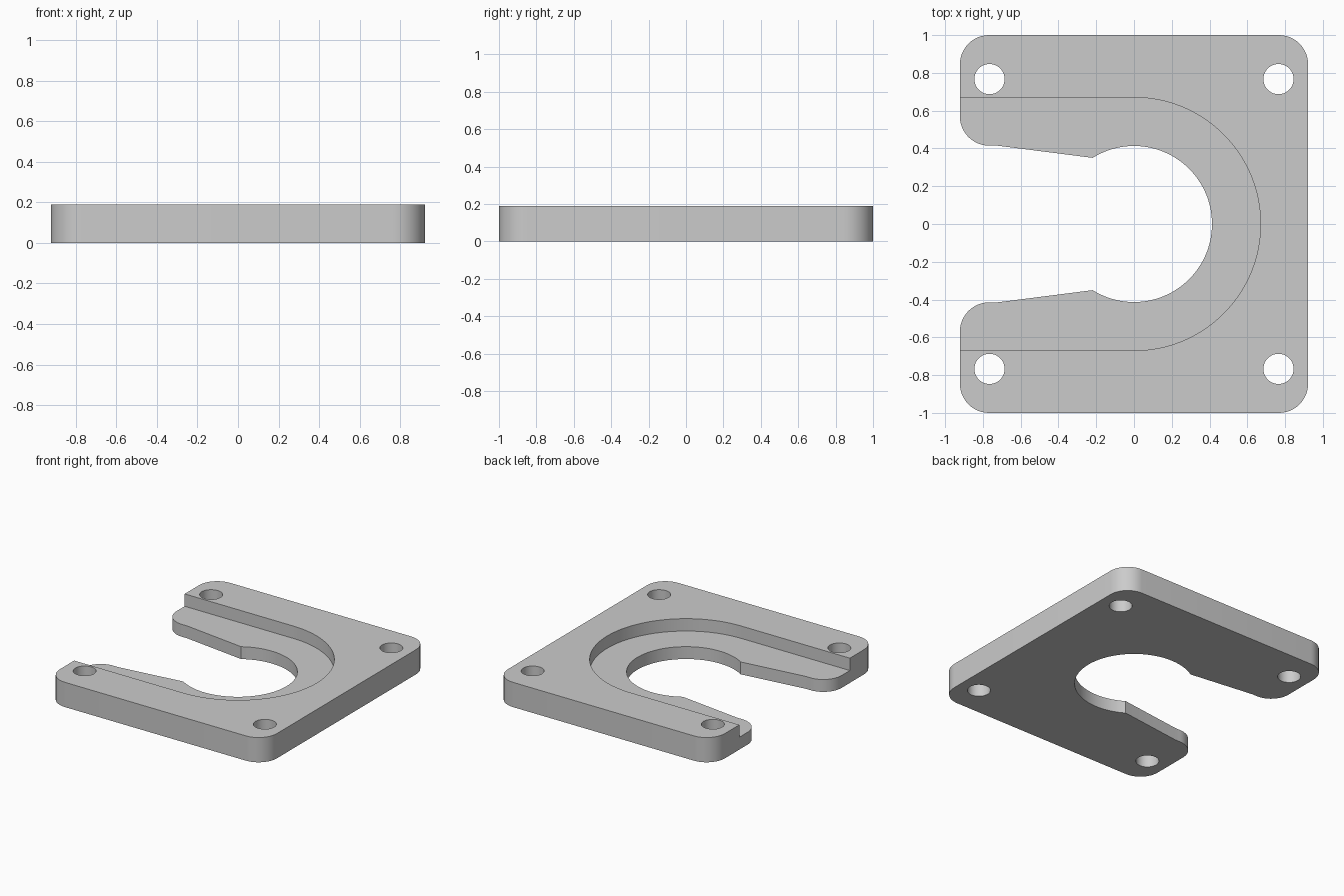
import bpy, bmesh
from math import cos, sin, radians

cube = bpy.data.objects.get("Cube")
if cube:
    bpy.data.objects.remove(cube, do_unlink=True)

HEIGHT, FLOOR = 0.19, 0.095
HALF_X, HALF_Y, CORNER = 0.922, 1.0, 0.155
BORE, RECESS = 0.413, 0.67
HOLE_X, HOLE_Y, HOLE_R = 0.765, 0.767, 0.08

grey = bpy.data.materials.new("light grey")
grey.use_nodes = True
colour = (0.6, 0.6, 0.6, 1)
grey.diffuse_color = colour
grey.node_tree.nodes["Principled BSDF"].inputs["Base Color"].default_value = colour


def arc(cx, cy, r, start, end, steps):
    angles = [radians(start + (end - start) * i / steps) for i in range(steps + 1)]
    return [(cx + r * cos(a), cy + r * sin(a)) for a in angles]


def prism(name, loops, z0, z1):
    """Extrude each closed outline from z0 to z1."""
    bm = bmesh.new()
    for pts in loops:
        face = bm.faces.new([bm.verts.new((x, y, z0)) for x, y in pts])
        top = bmesh.ops.extrude_face_region(bm, geom=[face])["geom"]
        verts = [v for v in top if isinstance(v, bmesh.types.BMVert)]
        bmesh.ops.translate(bm, verts=verts, vec=(0, 0, z1 - z0))
    bmesh.ops.recalc_face_normals(bm, faces=bm.faces)
    mesh = bpy.data.meshes.new(name)
    bm.to_mesh(mesh)
    bm.free()
    obj = bpy.data.objects.new(name, mesh)
    bpy.context.collection.objects.link(obj)
    mesh.materials.append(grey)
    return obj


# Plate outline: back half from the bore to the outer corner, then mirrored
ix, iy = HALF_X - CORNER, HALF_Y - CORNER
half = arc(0, 0, BORE, 0, 122, 40)                    # round opening
half += [(-0.725, 0.415)]                             # flared mouth
half += arc(-ix, 0.415 + CORNER, CORNER, 270, 180, 12)  # arm tip
half += arc(-ix, iy, CORNER, 180, 90, 12)
half += arc(ix, iy, CORNER, 90, 0, 12)
outline = half + [(x, -y) for x, y in reversed(half[1:])]
plate = prism("slotted_plate", [outline], 0, HEIGHT)

# Cutters: stepped recess and four corner holes
slot = arc(0, 0, RECESS, -90, 90, 64) + [(-1.2, RECESS), (-1.2, -RECESS)]
holes = [arc(sx * HOLE_X, sy * HOLE_Y, HOLE_R, 0, 351, 39)
         for sx in (-1, 1) for sy in (-1, 1)]
cutters = [prism("recess_cutter", [slot], FLOOR, HEIGHT + 0.1),
           prism("bolt_hole_cutter", holes, -0.1, HEIGHT + 0.1)]
for cutter in cutters:
    cutter.hide_render = True
    cutter.hide_viewport = True
    cutter.display_type = 'WIRE'
    mod = plate.modifiers.new(cutter.name, 'BOOLEAN')
    mod.operation = 'DIFFERENCE'
    mod.solver = 'EXACT'
    mod.object = cutter

# Apply the cuts, then smooth the round walls
bpy.context.view_layer.update()
cut = bpy.data.meshes.new_from_object(
    plate.evaluated_get(bpy.context.evaluated_depsgraph_get()))
plate.modifiers.clear()
plate.data = cut
for cutter in cutters:
    bpy.data.objects.remove(cutter, do_unlink=True)
bpy.ops.object.select_all(action='DESELECT')
plate.select_set(True)
bpy.context.view_layer.objects.active = plate
bpy.ops.object.shade_smooth_by_angle(angle=radians(30))
